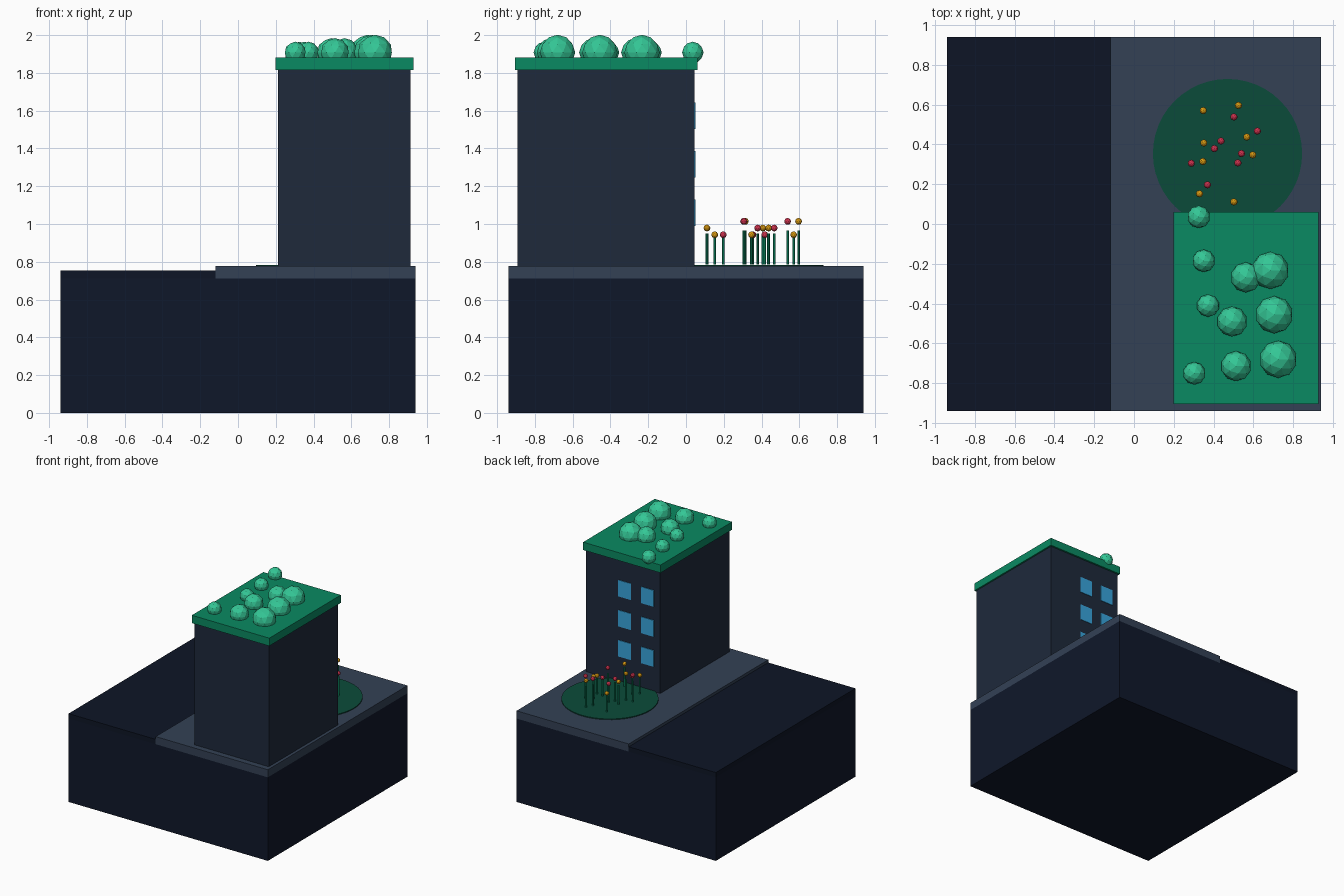
import bpy

if "Cube" in bpy.data.objects:
    bpy.data.objects.remove(bpy.data.objects["Cube"])


def linear(c):
    return c / 12.92 if c <= 0.04045 else ((c + 0.055) / 1.055) ** 2.4


def material(name, code):
    m = bpy.data.materials.new(name)
    rgb = [linear(int(code[i:i + 2], 16) / 255) for i in (0, 2, 4)]
    m.diffuse_color = (*rgb, 1)
    m.use_nodes = True
    m.node_tree.nodes["Principled BSDF"].inputs["Base Color"].default_value = m.diffuse_color
    return m


BASE = material("base_navy", "0F172A")
ROAD = material("road_dark", "0D1526")
PAVE = material("pavement_slate", "334155")
WALL = material("wall_slate", "1E293B")
ROOF = material("roof_green", "0A8A62")
BUSH = material("bush_green", "34C796")
LAWN = material("lawn_green", "0B4B3A")
STEM = material("stem_green", "0A8A62")
GLASS = material("window_blue", "38A5DC")
GOLD = material("flower_gold", "D99A12")
RED = material("flower_red", "D0334F")


def finish(name, mat):
    ob = bpy.context.object
    ob.name = name
    ob.data.materials.append(mat)
    return ob


def box(name, x, y, z, mat):
    """Box given by its (min, max) on each axis."""
    bpy.ops.mesh.primitive_cube_add(size=1, location=[sum(a) / 2 for a in (x, y, z)])
    bpy.context.object.scale = [a[1] - a[0] for a in (x, y, z)]
    bpy.ops.object.transform_apply(location=False, rotation=False, scale=True)
    return finish(name, mat)


def ball(name, loc, r, mat, sub=2):
    bpy.ops.mesh.primitive_ico_sphere_add(subdivisions=sub, radius=r, location=loc)
    return finish(name, mat)


def cylinder(name, x, y, z0, z1, r, sides, mat):
    bpy.ops.mesh.primitive_cylinder_add(vertices=sides, radius=r, depth=z1 - z0,
                                        location=(x, y, (z0 + z1) / 2))
    return finish(name, mat)


# Ground block, road and pavement
box("ground_block", (-0.94, 0.94), (-0.94, 0.94), (0, 0.712), BASE)
box("road", (-0.94, -0.118), (-0.94, 0.94), (0.712, 0.753), ROAD)
box("pavement", (-0.118, 0.94), (-0.94, 0.94), (0.711, 0.777), PAVE)

# Building and planted roof
box("building", (0.212, 0.914), (-0.891, 0.045), (0.777, 1.816), WALL)
box("roof_slab", (0.198, 0.928), (-0.904, 0.06), (1.815, 1.882), ROOF)

# Windows on the back wall
for row in range(3):
    for col in range(2):
        x, z = 0.545 - 0.215 * col, 1.06 + 0.256 * row
        box("window", (x - 0.06, x + 0.06), (0.035, 0.05), (z - 0.07, z + 0.07), GLASS)

# Roof bushes: x, y, radius
for x, y, r in [(0.325, 0.036, 0.057), (0.35, -0.185, 0.057), (0.372, -0.41, 0.057),
                (0.303, -0.75, 0.057), (0.562, -0.268, 0.076), (0.493, -0.49, 0.076),
                (0.513, -0.714, 0.076), (0.685, -0.233, 0.094), (0.705, -0.456, 0.094),
                (0.725, -0.68, 0.094)]:
    ball("roof_bush", (x, y, 1.908), r, BUSH)

# Round flower bed
cylinder("flower_bed", 0.47, 0.354, 0.77, 0.784, 0.375, 48, LAWN)

# Flowers: x, y, height step
gold = [(0.348, 0.57, 0), (0.525, 0.596, 2), (0.567, 0.437, 1), (0.351, 0.407, 1),
        (0.597, 0.347, 0), (0.346, 0.314, 2), (0.329, 0.152, 0), (0.502, 0.111, 1)]
red = [(0.502, 0.538, 2), (0.62, 0.467, 1), (0.437, 0.417, 0), (0.404, 0.379, 1),
       (0.54, 0.354, 0), (0.522, 0.307, 2), (0.288, 0.305, 2), (0.369, 0.197, 0)]
for spots, mat in ((gold, GOLD), (red, RED)):
    for x, y, step in spots:
        cylinder("flower_stem", x, y, 0.786, 0.932 + 0.017 * step, 0.007, 6, STEM)
        ball("flower_head", (x, y, 0.943 + 0.0355 * step), 0.018, mat)
